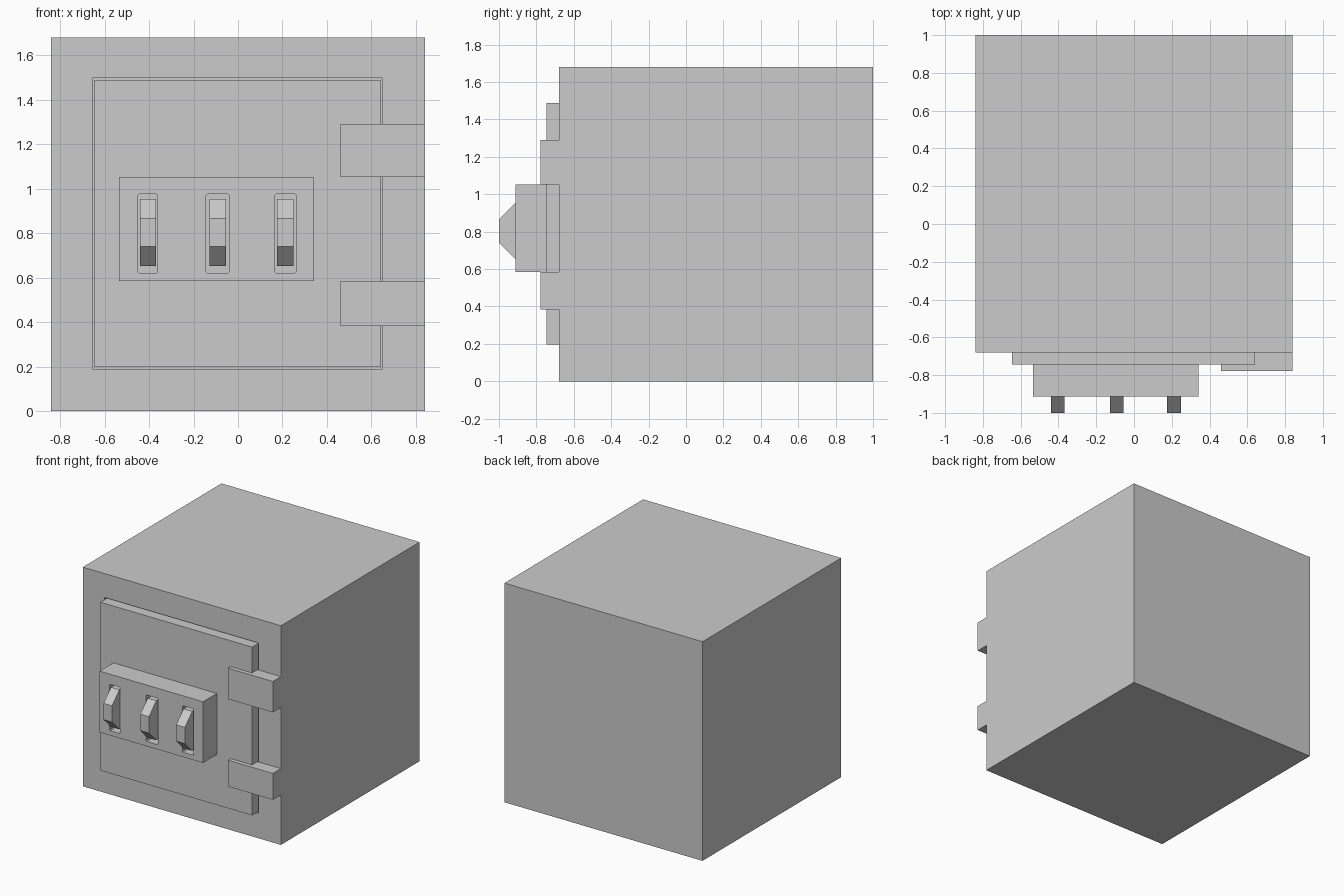
import bpy, bmesh
from math import pi
from mathutils import Matrix

if "Cube" in bpy.data.objects:
    bpy.data.objects.remove(bpy.data.objects["Cube"])


def add_object(name, bm):
    mesh = bpy.data.meshes.new(name)
    bmesh.ops.recalc_face_normals(bm, faces=bm.faces)
    bm.to_mesh(mesh)
    bm.free()
    obj = bpy.data.objects.new(name, mesh)
    bpy.context.collection.objects.link(obj)
    return obj


def box(name, x, y, z):
    """Box from (min, max) ranges on each axis."""
    bm = bmesh.new()
    bmesh.ops.create_cube(bm, size=1)
    for v in bm.verts:
        for i, (lo, hi) in enumerate((x, y, z)):
            v.co[i] = lo + (v.co[i] + 0.5) * (hi - lo)
    return add_object(name, bm)


def cut(target, cutter):
    cutter.hide_render = True
    cutter.hide_set(True)
    mod = target.modifiers.new(cutter.name, 'BOOLEAN')
    mod.operation = 'DIFFERENCE'
    mod.solver = 'EXACT'
    mod.object = cutter


# Cabinet with a shallow doorway leaving a thin gap round the door
body = box("safe_body", (-0.84, 0.84), (-0.68, 1.0), (0, 1.68))
cut(body, box("doorway_cutter", (-0.655, 0.65), (-0.75, -0.58), (0.19, 1.497)))
box("door", (-0.646, 0.641), (-0.745, -0.58), (0.198, 1.488))

# Hinge plates wrapping from the door to the right edge
for name, z in (("lower_hinge", (0.383, 0.585)), ("upper_hinge", (1.053, 1.29))):
    box(name, (0.46, 0.84), (-0.777, -0.68), z)

# Combination lock housing with three slots, each holding an octagonal wheel
lock = box("lock_housing", (-0.535, 0.342), (-0.912, -0.70), (0.584, 1.053))
dials = (((-0.45, -0.361), (-0.44, -0.368)),
         ((-0.143, -0.041), (-0.128, -0.055)),
         ((0.166, 0.261), (0.176, 0.25)))
for n, (slot, wheel) in enumerate(dials, 1):
    cutter = box(f"slot_cutter_{n}", slot, (-1.0, -0.76), (0.62, 0.976))
    bm = bmesh.new()
    bm.from_mesh(cutter.data)
    edges = [e for e in bm.edges
             if abs(e.verts[0].co.y - e.verts[1].co.y) > 0.1]
    bmesh.ops.bevel(bm, geom=edges, offset=0.006, segments=1, affect='EDGES')
    bm.to_mesh(cutter.data)
    bm.free()
    cut(lock, cutter)

    bm = bmesh.new()
    bmesh.ops.create_cone(bm, cap_ends=True, segments=8, radius1=0.1634,
                          radius2=0.1634, depth=wheel[1] - wheel[0],
                          matrix=Matrix.Rotation(pi / 2, 4, 'Y')
                          @ Matrix.Rotation(pi / 8, 4, 'Z'))
    # Make sure a flat side faces forward
    if abs(min(v.co.y for v in bm.verts)) > 0.16:
        bmesh.ops.rotate(bm, verts=bm.verts, matrix=Matrix.Rotation(pi / 8, 3, 'X'))
    dial = add_object(f"number_wheel_{n}", bm)
    dial.location = (sum(wheel) / 2, -0.849, 0.803)
